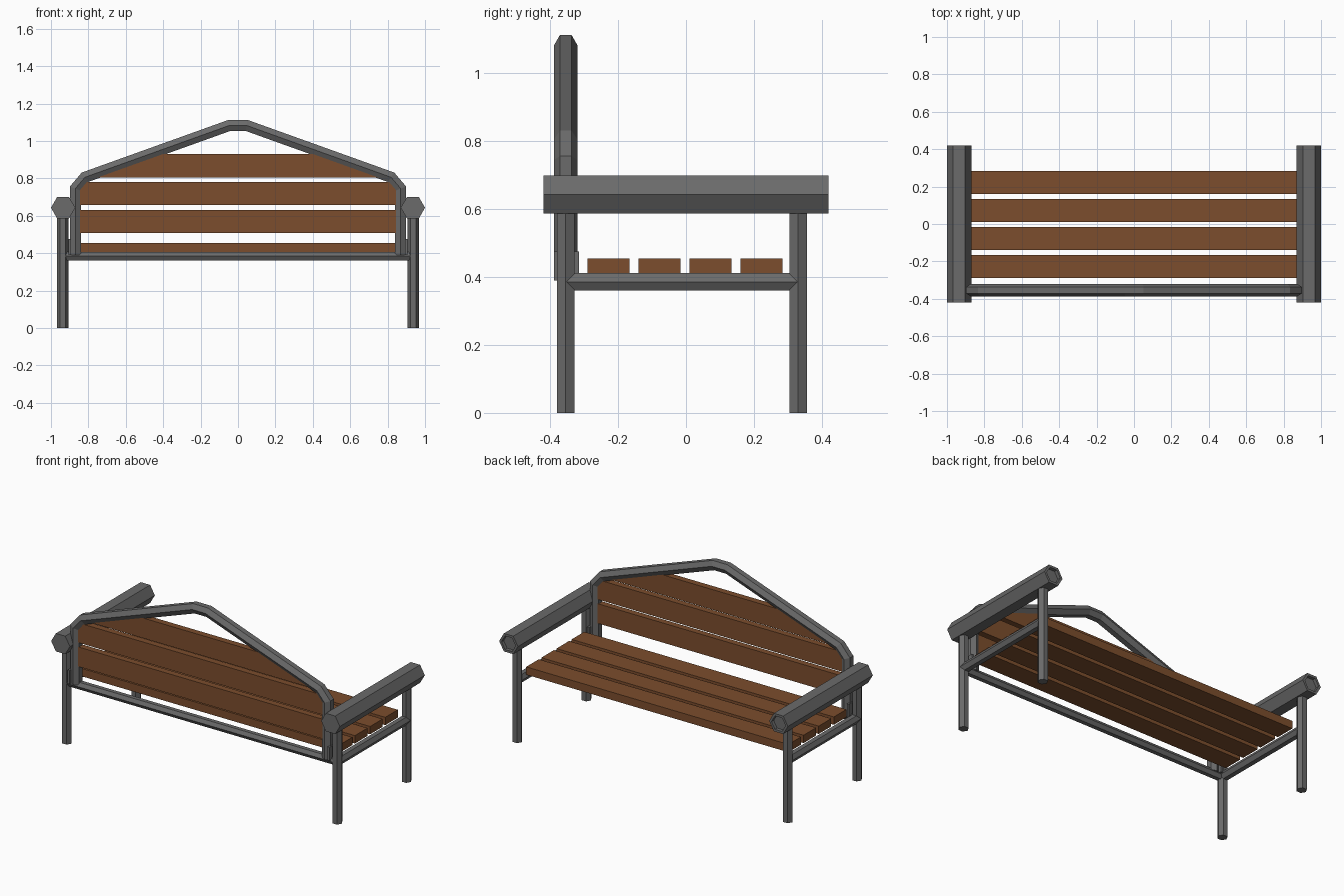
import bpy
import bmesh
import math
from mathutils import Vector

if "Cube" in bpy.data.objects:
    bpy.data.objects.remove(bpy.data.objects["Cube"], do_unlink=True)


def material(name, colour):
    mat = bpy.data.materials.new(name)
    mat.use_nodes = True
    mat.diffuse_color = colour
    mat.node_tree.nodes["Principled BSDF"].inputs["Base Color"].default_value = colour
    return mat


METAL = material("grey metal", (0.145, 0.145, 0.145, 1))
WOOD = material("brown wood", (0.2, 0.075, 0.026, 1))
X, Y = Vector((1, 0, 0)), Vector((0, 1, 0))


def finish(name, bm, mat):
    bmesh.ops.recalc_face_normals(bm, faces=bm.faces)
    mesh = bpy.data.meshes.new(name)
    bm.to_mesh(mesh)
    bm.free()
    mesh.materials.append(mat)
    obj = bpy.data.objects.new(name, mesh)
    bpy.context.collection.objects.link(obj)
    return obj


def hex_tube(name, path, radius, side, recess=0):
    """Six-sided mitred tube; `side` is the direction two of its edges point to."""
    pts = [Vector(p) for p in path]
    bm = bmesh.new()
    rings = []
    for i, p in enumerate(pts):
        before = (p - pts[i - 1]).normalized() if i else (pts[1] - p).normalized()
        after = (pts[i + 1] - p).normalized() if i + 1 < len(pts) else before
        tangent = (before + after).normalized()
        across = side.cross(tangent) / tangent.dot(before)
        angles = [math.tau * k / 6 for k in range(6)]
        rings.append([bm.verts.new(p + radius * (side * math.cos(a) + across * math.sin(a)))
                      for a in angles])
    for a, b in zip(rings, rings[1:]):
        for k in range(6):
            n = (k + 1) % 6
            bm.faces.new((a[k], a[n], b[n], b[k]))
    bm.faces.new(rings[0])
    end = bm.faces.new(rings[-1])
    bmesh.ops.recalc_face_normals(bm, faces=bm.faces)
    if recess:
        bmesh.ops.inset_region(bm, faces=[end], thickness=radius * 0.25)
        bmesh.ops.inset_region(bm, faces=[end], thickness=0.001, depth=-recess)
    return finish(name, bm, METAL)


def prism(name, outline, y0, y1, mat):
    """Solid with an x-z outline, running from y0 to y1."""
    bm = bmesh.new()
    face = bm.faces.new([bm.verts.new((x, y0, z)) for x, z in outline])
    extruded = bmesh.ops.extrude_face_region(bm, geom=[face])["geom"]
    moved = [v for v in extruded if isinstance(v, bmesh.types.BMVert)]
    bmesh.ops.translate(bm, verts=moved, vec=(0, y1 - y0, 0))
    return finish(name, bm, mat)


def slat(name, bottom_half, top_half, z0, z1, y0, y1):
    prism(name, [(-bottom_half, z0), (bottom_half, z0), (top_half, z1), (-top_half, z1)],
          y0, y1, WOOD)


SIDE_X, BACK_Y, FRONT_Y, RAIL_Z = 0.937, -0.354, 0.33, 0.386

# Legs, side rails, armrests and brackets on both sides
for label, s in (("left", 1), ("right", -1)):
    x = s * SIDE_X
    for row, y in (("backrest", BACK_Y), ("seat", FRONT_Y)):
        hex_tube(f"{label}_{row}_leg", [(x, y, 0), (x, y, 0.62)], 0.03, X)
    hex_tube(f"{label}_side_rail", [(x, BACK_Y, RAIL_Z), (x, FRONT_Y, RAIL_Z)], 0.029, X)
    hex_tube(f"{label}_armrest", [(s * 0.935, -0.42, 0.643), (s * 0.935, 0.42, 0.643)],
             0.065, X, recess=0.02)
    inner, outer = s * 0.893, s * 0.907
    prism(f"{label}_arch_bracket",
          [(inner, 0.39), (outer, 0.39), (outer, 0.475), (inner, 0.475)],
          -0.389, -0.315, METAL)

# Long rail and arched backrest frame
hex_tube("long_rail", [(-SIDE_X, BACK_Y, 0.384), (SIDE_X, BACK_Y, 0.384)], 0.026, Y)
half = [(0.87, 0.39), (0.87, 0.745), (0.818, 0.806), (0.046, 1.083)]
arch = [(-x, BACK_Y, z) for x, z in half] + [(x, BACK_Y, z) for x, z in reversed(half)]
hex_tube("backrest_arch", arch, 0.034, Y)

# Backrest boards, the upper ones trimmed to the arch
for i, (b, t, z0, z1) in enumerate([(0.865, 0.865, 0.507, 0.63),
                                    (0.865, 0.84, 0.657, 0.781),
                                    (0.815, 0.475, 0.805, 0.931)]):
    slat(f"backrest_board_{i + 1}", b, t, z0, z1, BACK_Y - 0.02, BACK_Y + 0.02)

# Seat boards
for i in range(4):
    y = -0.29 + i * 0.15
    slat(f"seat_board_{i + 1}", 0.908, 0.908, 0.405, 0.454, y, y + 0.124)
